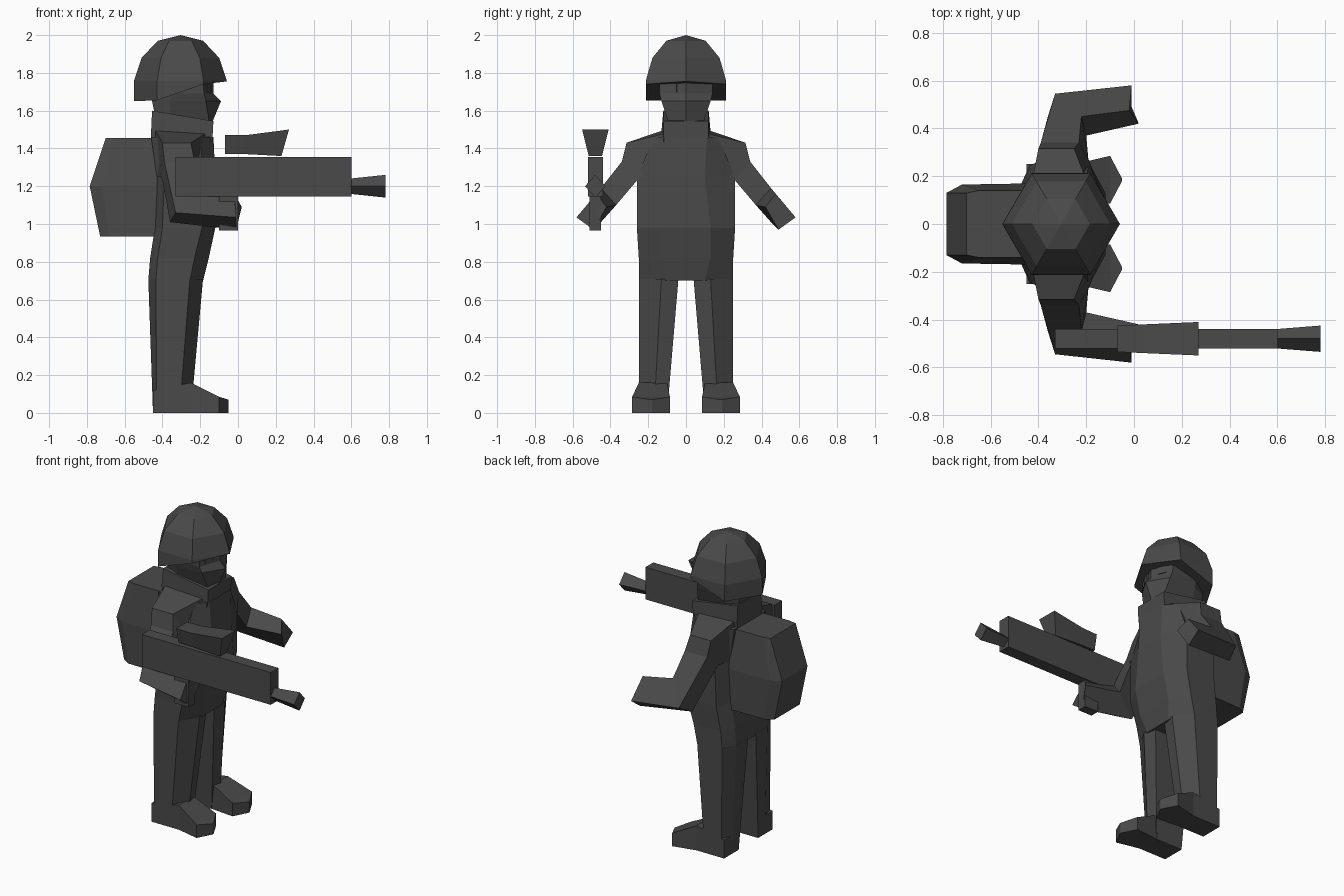
import bpy, bmesh, math
from mathutils import Matrix

if "Cube" in bpy.data.objects:
    bpy.data.objects.remove(bpy.data.objects["Cube"], do_unlink=True)

# One flat colour for the whole figure
grey = bpy.data.materials.new("dark_grey")
grey.use_nodes = True
COLOUR = (0.068, 0.068, 0.068, 1)
grey.diffuse_color = COLOUR
shader = next(n for n in grey.node_tree.nodes if n.type == 'BSDF_PRINCIPLED')
shader.inputs["Base Color"].default_value = COLOUR
shader.inputs["Roughness"].default_value = 0.9


def finish(bm, name):
    bmesh.ops.recalc_face_normals(bm, faces=bm.faces)
    mesh = bpy.data.meshes.new(name)
    bm.to_mesh(mesh)
    bm.free()
    mesh.materials.append(grey)
    obj = bpy.data.objects.new(name, mesh)
    bpy.context.collection.objects.link(obj)
    return obj


def loft(name, rings, side=1):
    """Skin a list of equal-length rings and cap both ends; side=-1 mirrors in y."""
    bm = bmesh.new()
    loops = [[bm.verts.new((x, y * side, z)) for x, y, z in ring] for ring in rings]
    for a, b in zip(loops, loops[1:]):
        for i in range(len(a)):
            j = (i + 1) % len(a)
            bm.faces.new((a[i], a[j], b[j], b[i]))
    bm.faces.new(loops[0])
    bm.faces.new(loops[-1])
    return finish(bm, name)


def box(name, centre, size, turn=0):
    bm = bmesh.new()
    bmesh.ops.create_cube(bm, size=1, matrix=Matrix.Translation(centre)
                          @ Matrix.Rotation(turn, 4, 'Z') @ Matrix.Diagonal((*size, 1)))
    return finish(bm, name)


def mirrored(half, z):
    """Complete a half outline (x, y) across y = 0 as a ring at height z."""
    other = [(x, -y) for x, y in reversed(half) if y > 0]
    return [(x, y, z) for x, y in half + other]


def rect_x(x, y0, y1, z0, z1):
    return [(x, y0, z0), (x, y1, z0), (x, y1, z1), (x, y0, z1)]


# Torso: chamfered section, front towards +x
torso = [  # z, back x, side-front x, side y, front x, front y
    (0.70, -0.475, -0.255, 0.25, -0.185, 0.10),
    (0.82, -0.465, -0.23, 0.25, -0.155, 0.13),
    (0.98, -0.44, -0.19, 0.26, -0.12, 0.13),
    (1.25, -0.43, -0.19, 0.26, -0.12, 0.10),
    (1.46, -0.46, -0.2, 0.17, -0.13, 0.11),
]
loft("torso", [mirrored([(b, 0.16), (b + 0.04, sy), (s, sy), (f, fy)], z)
               for z, b, s, sy, f, fy in torso])

# Tilted collar
loft("collar", [
    [(-0.46, 0.12, 1.43), (-0.14, 0.12, 1.43), (-0.14, -0.12, 1.43), (-0.46, -0.12, 1.43)],
    [(-0.46, 0.13, 1.49), (-0.135, 0.12, 1.455), (-0.135, -0.12, 1.455), (-0.46, -0.13, 1.49)],
    [(-0.455, 0.12, 1.6), (-0.13, 0.12, 1.545), (-0.13, -0.12, 1.545), (-0.455, -0.12, 1.6)]])

# Head with pointed face mask
head = [  # z, back x, cheek x, half width, nose x
    (1.53, -0.43, -0.15, 0.09, -0.14),
    (1.65, -0.455, -0.17, 0.13, -0.09),
    (1.69, -0.455, -0.18, 0.14, -0.13),
    (1.80, -0.45, -0.19, 0.14, -0.13),
]
loft("head", [mirrored([(b, 0.09), (-0.36, w), (c, w), (n, 0)], z) for z, b, c, w, n in head])
for side, tag in ((1, "a"), (-1, "b")):
    box("eye_" + tag, (-0.157, side * 0.075, 1.725), (0.009, 0.055, 0.055), side * 0.38)

# Six-sided helmet, rim lower at the back
bm = bmesh.new()
rings = []
rim_z = [1.755, 1.74, 1.655, 1.65, 1.655, 1.74]
for r, z in ((0.12, 1.97), (0.205, 1.88), (0.245, 1.76), (0.246, None)):
    rings.append([bm.verts.new((-0.305 + r * math.cos(i * math.pi / 3),
                                r * math.sin(i * math.pi / 3),
                                rim_z[i] if z is None else z)) for i in range(6)])
apex = bm.verts.new((-0.305, 0, 2))
for i in range(6):
    j = (i + 1) % 6
    bm.faces.new((apex, rings[0][i], rings[0][j]))
    for a, b in zip(rings, rings[1:]):
        bm.faces.new((a[i], b[i], b[j], a[j]))
bm.faces.new(rings[-1])
finish(bm, "helmet")

# Backpack, bulging to the rear
pack = [  # z, back x, corner x, corner y, inner y
    (0.935, -0.73, -0.68, 0.16, 0.165),
    (1.20, -0.785, -0.72, 0.165, 0.17),
    (1.455, -0.70, -0.65, 0.14, 0.14),
]
loft("backpack", [mirrored([(b, 0.13), (c, cy), (-0.42, iy)], z) for z, b, c, cy, iy in pack])

# Legs, feet and arms on both sides
for side, tag in ((1, "free"), (-1, "gun")):
    loft("leg_" + tag + "_side", [
        [(-0.45, 0.10, 0), (-0.45, 0.17, 0), (-0.43, 0.25, 0),
         (-0.31, 0.25, 0), (-0.25, 0.17, 0), (-0.26, 0.10, 0)],
        [(-0.475, 0.04, 0.71), (-0.475, 0.16, 0.71), (-0.435, 0.25, 0.71),
         (-0.255, 0.25, 0.71), (-0.185, 0.13, 0.71), (-0.2, 0.04, 0.71)]], side)
    loft("foot_" + tag + "_side", [
        rect_x(-0.45, 0.10, 0.25, 0, 0.12), rect_x(-0.25, 0.10, 0.25, 0, 0.16),
        rect_x(-0.10, 0.085, 0.285, 0, 0.085), rect_x(-0.05, 0.18, 0.19, 0, 0.07)], side)
    loft("arm_" + tag + "_side", [
        # shoulder root, shoulder cap, upper arm, elbow, hand
        [(-0.17, 0.11, 1.48), (-0.44, 0.11, 1.5), (-0.44, 0.11, 1.25), (-0.16, 0.11, 1.25)],
        [(-0.25, 0.315, 1.43), (-0.40, 0.315, 1.43), (-0.41, 0.25, 1.25), (-0.18, 0.25, 1.25)],
        [(-0.23, 0.34, 1.33), (-0.39, 0.34, 1.33), (-0.40, 0.26, 1.23), (-0.19, 0.26, 1.23)],
        [(-0.22, 0.45, 1.19), (-0.33, 0.545, 1.06), (-0.36, 0.45, 1.01), (-0.20, 0.37, 1.1)],
        [(-0.02, 0.475, 1.16), (-0.01, 0.58, 1.035), (-0.01, 0.49, 0.97), (0.02, 0.42, 1.09)],
    ], side)

# Rifle: body, grip, flared muzzle and raised sight
GUN_Y = -0.48
box("gun_body", (0.135, GUN_Y, 1.25), (0.93, 0.08, 0.21))
box("gun_grip", (-0.05, GUN_Y, 1.06), (0.1, 0.06, 0.19))
loft("gun_muzzle", [[(x, GUN_Y - r, 1.2), (x, GUN_Y, 1.2 + k), (x, GUN_Y + r, 1.2),
                     (x, GUN_Y, 1.2 - k)]
                    for x, r, k in ((0.59, 0.04, 0.04), (0.78, 0.055, 0.06))])
sight = [  # bottom x, bottom z, top x, top z, top half width
    (-0.07, 1.37, -0.07, 1.47, 0.055),
    (0.04, 1.37, 0.04, 1.47, 0.06),
    (0.23, 1.36, 0.27, 1.5, 0.07),
]
loft("gun_sight", [[(bx, GUN_Y - 0.035, bz), (bx, GUN_Y + 0.035, bz),
                    (tx, GUN_Y + w, tz), (tx, GUN_Y - w, tz)]
                   for bx, bz, tx, tz, w in sight])
